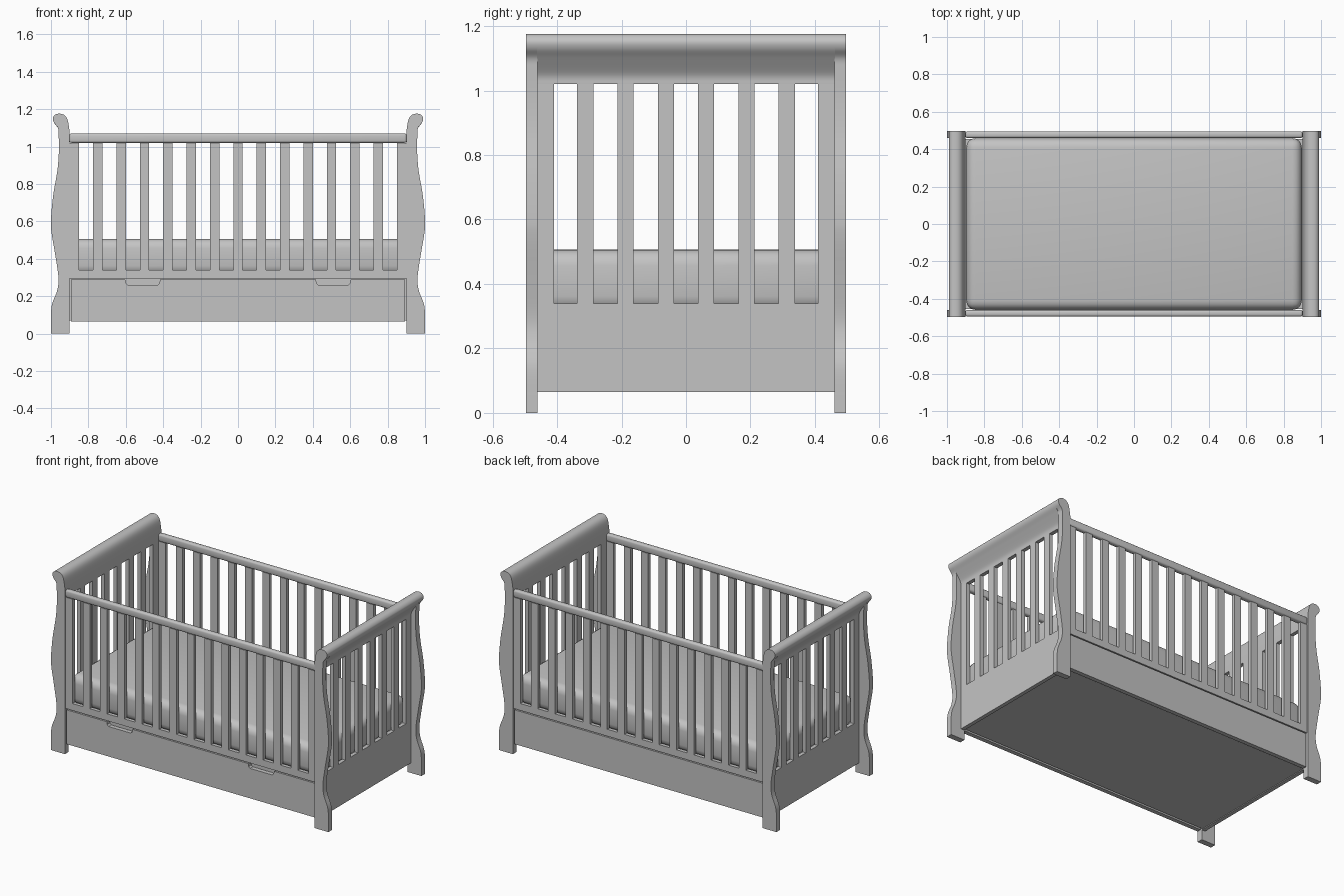
import bpy, bmesh, math
from mathutils import Vector

cube = bpy.data.objects.get("Cube")
if cube:
    bpy.data.objects.remove(cube, do_unlink=True)

paint = bpy.data.materials.new("grey paint")
paint.use_nodes = True
GREY = (0.55, 0.55, 0.55, 1)
paint.diffuse_color = GREY
paint.node_tree.nodes["Principled BSDF"].inputs["Base Color"].default_value = GREY


def finish(name, bm, angle=35):
    """Turn a bmesh into a painted, smooth-shaded object."""
    bmesh.ops.recalc_face_normals(bm, faces=bm.faces)
    mesh = bpy.data.meshes.new(name)
    bm.to_mesh(mesh)
    bm.free()
    mesh.materials.append(paint)
    obj = bpy.data.objects.new(name, mesh)
    bpy.context.collection.objects.link(obj)
    bpy.ops.object.select_all(action="DESELECT")
    obj.select_set(True)
    bpy.context.view_layer.objects.active = obj
    bpy.ops.object.shade_smooth_by_angle(angle=math.radians(angle))
    return obj


def box(name, x, y, z, bevel=0, segments=3, angle=35):
    """Box from ranges along each axis, optionally rounded."""
    bm = bmesh.new()
    bmesh.ops.create_cube(bm, size=1)
    for v in bm.verts:
        v.co = Vector([(r[0] + r[1]) / 2 + c * (r[1] - r[0])
                       for c, r in zip(v.co, (x, y, z))])
    if bevel:
        bmesh.ops.bevel(bm, geom=bm.edges[:], offset=bevel, segments=segments,
                        profile=0.5, affect="EDGES")
    return finish(name, bm, angle)


def prism(name, outline, y):
    """Extrude an x-z outline along y."""
    bm = bmesh.new()
    face = bm.faces.new([bm.verts.new((px, y[0], pz)) for px, pz in outline])
    geom = bmesh.ops.extrude_face_region(bm, geom=[face])["geom"]
    for v in geom:
        if isinstance(v, bmesh.types.BMVert):
            v.co.y = y[1]
    return finish(name, bm)


def smooth_path(points, steps=6):
    """Sample a Catmull-Rom curve through the points."""
    p = [Vector(q) for q in points]
    p = [p[0]] + p + [p[-1]]
    out = []
    for a, b, c, d in zip(p, p[1:], p[2:], p[3:]):
        for i in range(steps):
            t = i / steps
            out.append(0.5 * (2 * b + (c - a) * t + (2 * a - 5 * b + 4 * c - d) * t * t
                              + (3 * b - a - 3 * c + d) * t ** 3))
    return [tuple(q) for q in out] + [tuple(points[-1])]


def mirrored(outline, side):
    return [(side * px, pz) for px, pz in outline]


def span(side, a, b):
    return tuple(sorted((side * a, side * b)))


# Outlines of the scrolled posts and end rails
head = [(0.963, 1.1), (0.985, 1.13), (0.989, 1.155), (0.97, 1.174),
        (0.935, 1.172), (0.912, 1.145), (0.9, 1.08)]
post_outline = [(0.9, 0), (1, 0)] + smooth_path(
    [(1, 0.06), (0.996, 0.15), (0.967, 0.23), (0.96, 0.3), (0.977, 0.42), (0.997, 0.54),
     (1, 0.61), (0.988, 0.74), (0.966, 0.87), (0.958, 0.97), (0.959, 1.06)] + head)
roll_outline = [(0.9, 1.02)] + smooth_path([(0.925, 1.02), (0.93, 1.05)] + head)

SLAT, PITCH = 0.025, 0.125
OPEN = (0.34, 1.02)

for side, end in ((1, "left"), (-1, "right")):
    # Posts and rolled end rail
    for depth, place in ((-1, "front"), (1, "back")):
        prism(f"{place}_{end}_post", mirrored(post_outline, side), span(depth, 0.46, 0.497))
    prism(f"{end}_rolled_rail", mirrored(roll_outline, side), (-0.462, 0.462))

    # End panel with its stiles and slats
    x = span(side, 0.9, 0.925)
    box(f"{end}_end_panel", x, (-0.462, 0.462), (0.065, OPEN[0]))
    for depth in (-1, 1):
        box(f"{end}_end_stile", x, span(depth, 0.41, 0.462), OPEN)
    for i in range(6):
        y = (i - 2.5) * PITCH
        box(f"{end}_end_slat", x, (y - SLAT, y + SLAT), OPEN)

for depth, place in ((-1, "front"), (1, "back")):
    # Long side rails, stiles and slats
    y = span(depth, 0.466, 0.49)
    box(f"{place}_top_rail", (-0.902, 0.902), span(depth, 0.46, 0.495), (1.02, 1.07), 0.012)
    box(f"{place}_bottom_rail", (-0.902, 0.902), y, (0.295, OPEN[0]))
    for side in (-1, 1):
        box(f"{place}_stile", span(side, 0.85, 0.902), y, OPEN)
    for i in range(13):
        x = (i - 6) * PITCH
        box(f"{place}_slat", (x - SLAT, x + SLAT), y, OPEN)

# Drawer front with two finger notches in its top edge
TOP = 0.288
drawer = [(-0.893, 0.065), (0.893, 0.065), (0.893, TOP)]
for centre in (0.51, -0.51):
    drawer += [(centre + dx, TOP - dz) for dx, dz in
               ((0.093, 0), (0.09, 0.018), (0.08, 0.028),
                (-0.08, 0.028), (-0.09, 0.018), (-0.093, 0))]
drawer.append((-0.893, TOP))
prism("drawer_front", drawer, (-0.49, -0.462))

# Plain back panel and the base under the mattress
box("back_lower_panel", (-0.893, 0.893), (0.462, 0.49), (0.065, TOP))
box("drawer_body", (-0.9, 0.9), (-0.455, 0.455), (0.07, 0.31))

# Soft mattress
box("mattress", (-0.897, 0.897), (-0.459, 0.459), (0.312, 0.507), 0.05, 4, 180)
